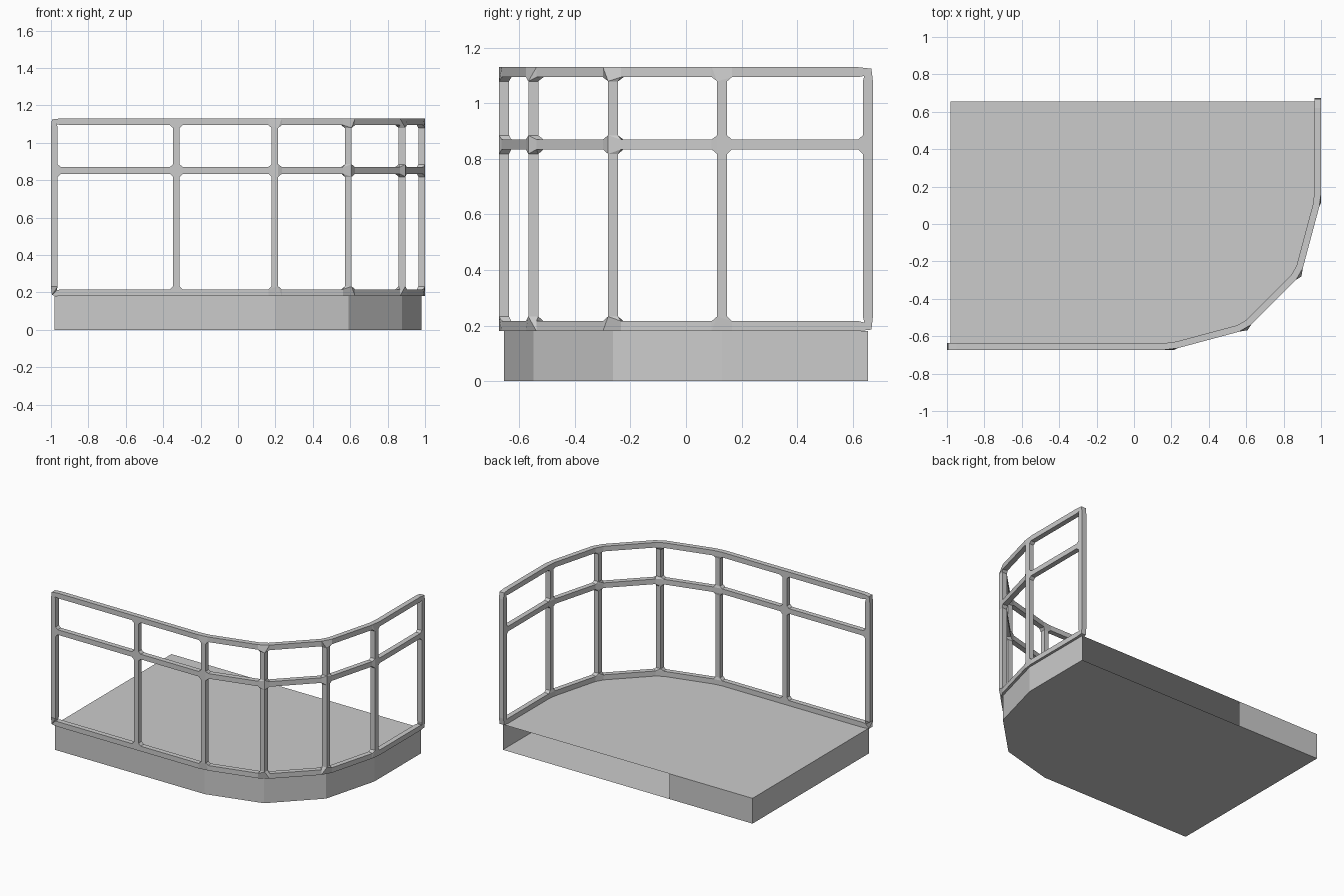
import bpy, math

if "Cube" in bpy.data.objects:
    bpy.data.objects.remove(bpy.data.objects["Cube"])

# plan outline: straight front, quarter-round corner, straight right side
R, CX, CY = 0.785, 0.197, 0.13
path = [(-0.982, -0.655), (-0.33, -0.655)]
path += [(CX + R * math.sin(math.radians(a)), CY - R * math.cos(math.radians(a))) for a in (0, 30, 60, 90)]
path += [(0.982, 0.655)]
n = len(path)


def make(name, verts, edges, faces):
    me = bpy.data.meshes.new(name)
    me.from_pydata(verts, edges, faces)
    ob = bpy.data.objects.new(name, me)
    bpy.context.collection.objects.link(ob)
    return ob


# platform: floor, underside and skirt, with the back partly open
outline = path + [(-0.33, 0.655), (-0.982, 0.655)]
m = len(outline)
verts = [(x, y, z) for z in (0.0, 0.18) for x, y in outline]
faces = [list(range(m))[::-1], list(range(m, 2 * m))]
faces += [[i, (i + 1) % m, (i + 1) % m + m, i + m] for i in range(m) if i != n - 1]
make("platform", verts, [], faces)

# railing: square bars skinned over a grid of posts and three rails
heights = (0.198, 0.852, 1.112)
verts = [(x, y, z) for z in heights for x, y in path]
edges = [(r * n + i, r * n + i + 1) for r in range(3) for i in range(n - 1)]
edges += [(r * n + i, (r + 1) * n + i) for r in range(2) for i in range(n)]
rail = make("railing", verts, edges, [])
rail.modifiers.new("bars", 'SKIN')
for v in rail.data.skin_vertices[0].data:
    v.radius = (0.018, 0.018)
rail.data.skin_vertices[0].data[0].use_root = True
